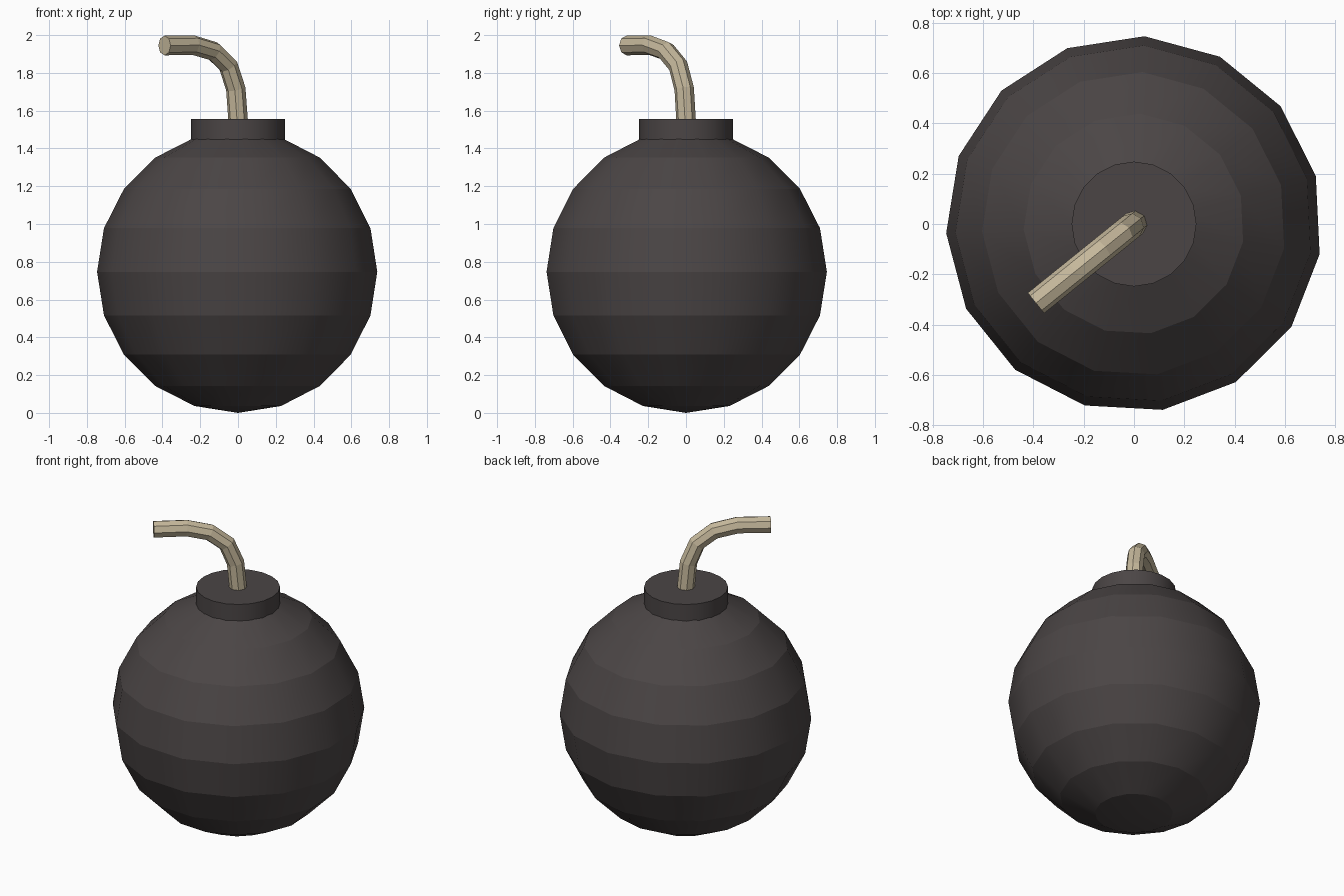
import bpy, bmesh
from math import sin, cos, pi, radians
from mathutils import Vector

if "Cube" in bpy.data.objects:
    bpy.data.objects.remove(bpy.data.objects["Cube"])


def material(name, color):
    m = bpy.data.materials.new(name)
    m.diffuse_color = (*color, 1)
    m.use_nodes = True
    m.node_tree.nodes["Principled BSDF"].inputs["Base Color"].default_value = m.diffuse_color
    return m


def loft(name, rings, mat, smooth_around):
    """Skin a stack of equal rings, closing both ends."""
    bm = bmesh.new()
    loops = [[bm.verts.new(p) for p in ring] for ring in rings]
    n = len(rings[0])
    for a, b in zip(loops, loops[1:]):
        for i in range(n):
            j = (i + 1) % n
            bm.faces.new((a[i], a[j], b[j], b[i])).smooth = smooth_around
    bm.faces.new(loops[0][::-1])
    bm.faces.new(loops[-1])
    # Sharp ring edges keep each band crisp
    for loop in loops:
        for i in range(n):
            bm.edges.get((loop[i], loop[(i + 1) % n])).smooth = False
    bmesh.ops.remove_doubles(bm, verts=bm.verts, dist=1e-4)
    bmesh.ops.recalc_face_normals(bm, faces=bm.faces)
    mesh = bpy.data.meshes.new(name)
    bm.to_mesh(mesh)
    bm.free()
    mesh.materials.append(mat)
    ob = bpy.data.objects.new(name, mesh)
    bpy.context.collection.objects.link(ob)
    return ob


def circle(r, z, n, start=0.0):
    return [Vector((r * cos(start + 2 * pi * i / n), r * sin(start + 2 * pi * i / n), z))
            for i in range(n)]


iron = material("dark_iron", (0.07, 0.06, 0.06))
rope = material("rope", (0.56, 0.48, 0.33))

# Round body: 15 sides, 10 bands (end rings shrink to poles)
R = 0.747
body_rings = [circle(R * sin(pi * k / 10) + 1e-6, R - R * cos(pi * k / 10), 15, radians(14.8))
              for k in range(11)]
loft("body", body_rings, iron, True)

# Neck collar
loft("neck", [circle(0.248, 1.40, 20), circle(0.248, 1.555, 20)], iron, True)

# Curved fuse: path as (outward distance, height) in a diagonal plane
path = [(0, 1.5), (0, 1.555), (0.015, 1.715), (0.066, 1.838),
        (0.167, 1.915), (0.305, 1.947), (0.50, 1.945)]
out = Vector((cos(radians(218.9)), sin(radians(218.9)), 0))
side = Vector((-out.y, out.x, 0))
up = Vector((0, 0, 1))
points = [out * d + up * z for d, z in path]
fuse_rings = []
for i, p in enumerate(points):
    before = (p - points[i - 1]).normalized() if i else up
    after = (points[i + 1] - p).normalized() if i < len(points) - 1 else before
    tangent = (before + after).normalized()
    normal = side.cross(tangent)
    fuse_rings.append([p + 0.052 * (cos(a) * normal + sin(a) * side)
                       for a in (2 * pi * k / 8 for k in range(8))])
loft("fuse", fuse_rings, rope, False)
